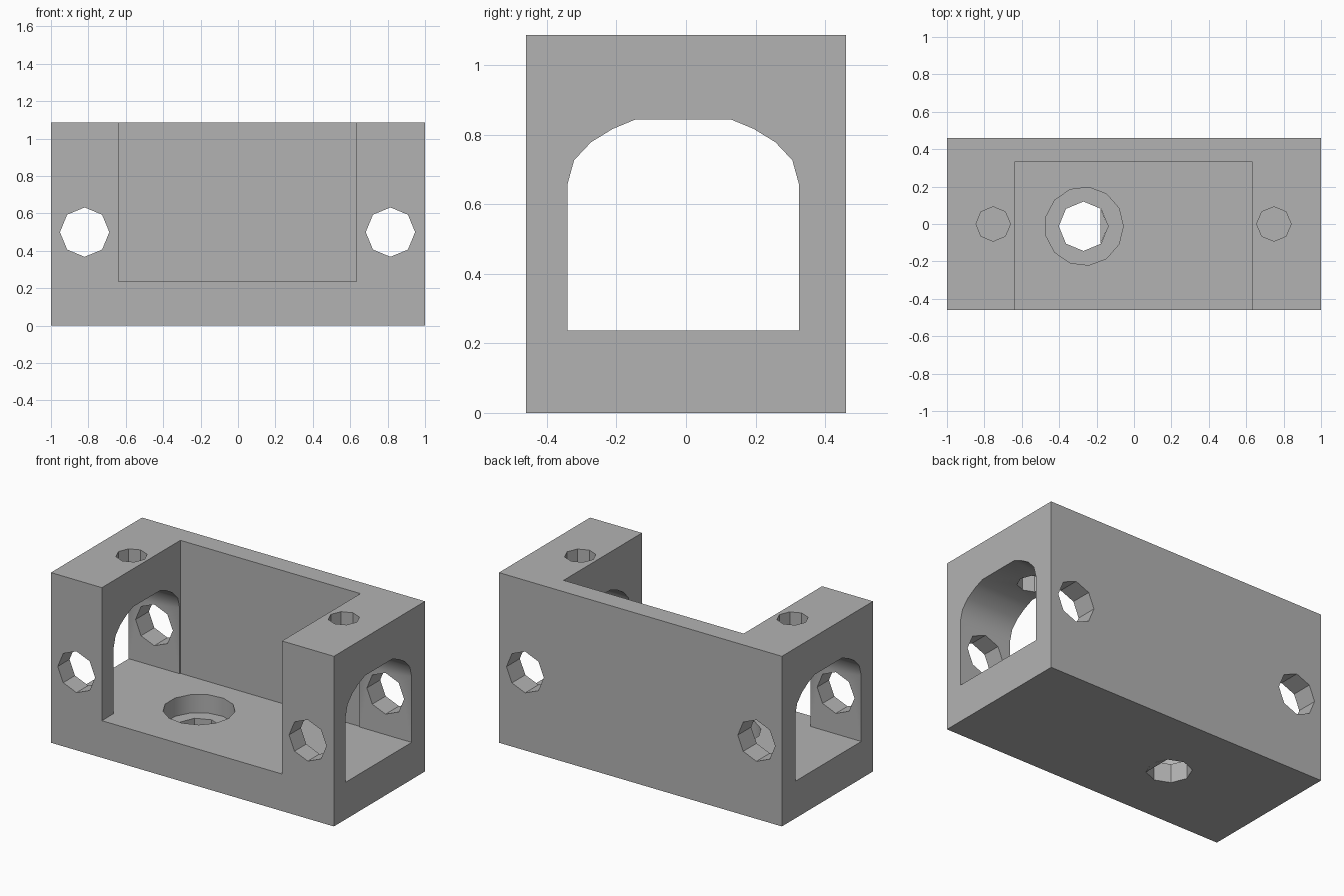
import bpy
import bmesh
import math
from mathutils import Matrix, Vector

cube = bpy.data.objects.get("Cube")
if cube:
    bpy.data.objects.remove(cube, do_unlink=True)

grey = bpy.data.materials.new("plain grey")
grey.use_nodes = True
colour = (0.45, 0.45, 0.45, 1)
grey.diffuse_color = colour
grey.node_tree.nodes["Principled BSDF"].inputs["Base Color"].default_value = colour


def make_object(name, bm):
    bmesh.ops.recalc_face_normals(bm, faces=bm.faces)
    mesh = bpy.data.meshes.new(name)
    bm.to_mesh(mesh)
    bm.free()
    mesh.materials.append(grey)
    obj = bpy.data.objects.new(name, mesh)
    bpy.context.collection.objects.link(obj)
    return obj


def box(name, low, high):
    low, high = Vector(low), Vector(high)
    bm = bmesh.new()
    size = Matrix.Diagonal((*(high - low), 1))
    bmesh.ops.create_cube(bm, size=1, matrix=Matrix.Translation((low + high) / 2) @ size)
    return make_object(name, bm)


def prism(name, points, direction):
    """Extrude a closed outline of 3D points along a direction."""
    bm = bmesh.new()
    face = bm.faces.new([bm.verts.new(p) for p in points])
    new = bmesh.ops.extrude_face_region(bm, geom=[face], use_keep_orig=True)["geom"]
    verts = [g for g in new if isinstance(g, bmesh.types.BMVert)]
    bmesh.ops.translate(bm, verts=verts, vec=direction)
    return make_object(name, bm)


def ring(radius, sides):
    angles = [math.tau * i / sides for i in range(sides)]
    return [(radius * math.cos(a), radius * math.sin(a)) for a in angles]


def upright_hole(name, x, y, radius, sides, bottom, top):
    points = [(x + u, y + v, bottom) for u, v in ring(radius, sides)]
    return prism(name, points, (0, 0, top - bottom))


FLOOR = 0.237
body = box("housing_body", (-1, -0.46, 0), (1, 0.46, 1.087))

# Main pocket, open at the front and top
cutters = [box("pocket_cutter", (-0.64, -0.6, FLOOR), (0.633, 0.332, 1.3))]

# Arched tunnel through both end blocks
arch = [(0.333, 0.658), (0.314, 0.727), (0.265, 0.779), (0.203, 0.817), (0.138, 0.844)]
outline = [(0.333, FLOOR)] + arch
outline += [(-y, z) for y, z in reversed(outline)]
cutters.append(prism("tunnel_cutter", [(-1.2, y - 0.008, z) for y, z in outline], (2.4, 0, 0)))

# Mounting holes: front to back, and down through the top into the tunnel
for x in (-0.82, 0.815):
    points = [(x + u, -0.7, 0.5 + v) for u, v in ring(0.132, 8)]
    cutters.append(prism("cross_hole_cutter", points, (0, 1.4, 0)))
for x in (-0.753, 0.748):
    cutters.append(upright_hole("top_hole_cutter", x, 0, 0.092, 8, 0.7, 1.3))

# Counterbored hole in the floor
cutters.append(upright_hole("counterbore_cutter", -0.267, -0.012, 0.21, 13, 0.12, 0.4))
cutters.append(upright_hole("floor_hole_cutter", -0.27, -0.012, 0.132, 8, -0.2, 0.3))

bpy.context.view_layer.objects.active = body
for cutter in cutters:
    cutter.hide_render = True
    mod = body.modifiers.new("cut", "BOOLEAN")
    mod.operation = "DIFFERENCE"
    mod.solver = "EXACT"
    mod.object = cutter
    bpy.ops.object.modifier_apply(modifier=mod.name)
    bpy.data.objects.remove(cutter, do_unlink=True)

# Thin web across one side of the floor hole
prism("floor_hole_web", [(-0.178, 0.081, 0), (-0.138, -0.012, 0), (-0.178, -0.105, 0)], (0, 0, 0.004))

bpy.ops.object.select_all(action="DESELECT")
body.select_set(True)
bpy.context.view_layer.objects.active = body
bpy.ops.object.shade_smooth_by_angle(angle=math.radians(35))
